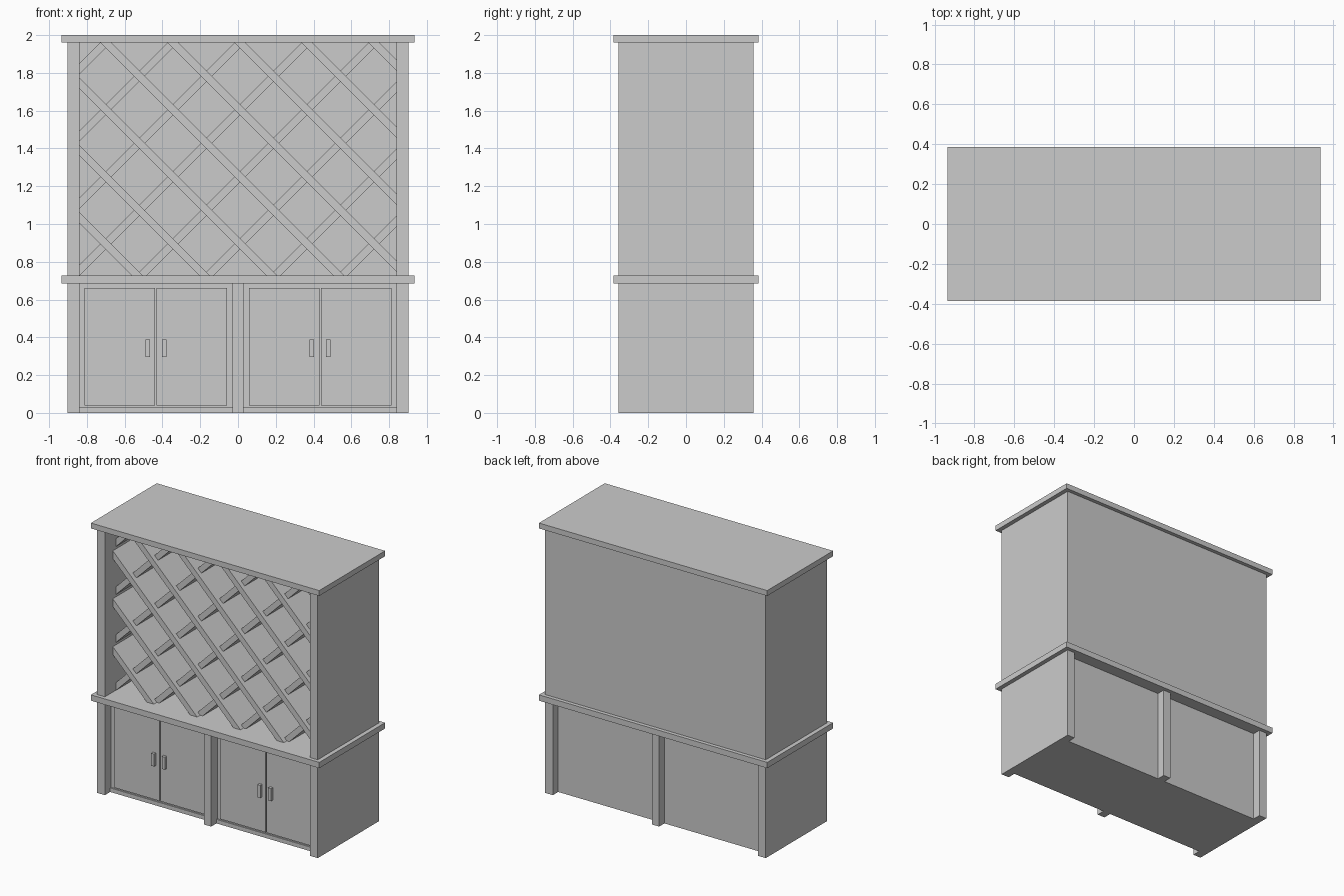
import bpy, bmesh, math
from mathutils import Matrix, Vector

if "Cube" in bpy.data.objects:
    bpy.data.objects.remove(bpy.data.objects["Cube"])


def finish(name, bm):
    bmesh.ops.recalc_face_normals(bm, faces=bm.faces)
    me = bpy.data.meshes.new(name)
    bm.to_mesh(me)
    bm.free()
    ob = bpy.data.objects.new(name, me)
    bpy.context.collection.objects.link(ob)
    return ob


def box(name, x, y, z):
    bm = bmesh.new()
    bmesh.ops.create_cube(bm, size=1)
    for v in bm.verts:
        v.co = Vector(((x[0], x[1])[v.co.x > 0],
                       (y[0], y[1])[v.co.y > 0],
                       (z[0], z[1])[v.co.z > 0]))
    return finish(name, bm)


X_IN, X_OUT, Y_BODY = 0.84, 0.903, 0.357
Z_COUNTER, Z_SHELF, Z_TOP = 0.685, 0.728, 1.96

# Overhanging slabs
for name, z in (("counter_slab", (Z_COUNTER, Z_SHELF)), ("top_slab", (Z_TOP, 2.0))):
    box(name, (-0.935, 0.935), (-0.385, 0.385), z)

# Side panels, lower and upper
for s, side in ((-1, "left"), (1, "right")):
    xs = sorted((s * X_IN, s * X_OUT))
    box(f"lower_side_{side}", xs, (-Y_BODY, Y_BODY), (0, Z_COUNTER))
    box(f"upper_side_{side}", xs, (-Y_BODY, Y_BODY), (Z_SHELF, Z_TOP))

# Central divider and upper back
box("center_divider", (-0.03, 0.03), (-Y_BODY, Y_BODY), (0, Z_COUNTER))
box("upper_back", (-X_IN, X_IN), (0.33, Y_BODY), (Z_SHELF, Z_TOP))

# Lower cupboards with paired doors and handles
for s, side in ((-1, "left"), (1, "right")):
    xs = sorted((s * 0.03, s * X_IN))
    box(f"cupboard_{side}", xs, (-0.285, 0.295), (0.03, Z_COUNTER))
    box(f"cupboard_base_{side}", xs, (-0.295, 0.295), (0, 0.03))
    mid = s * 0.435
    for d in (-1, 1):
        tag = f"{side}_{'a' if d < 0 else 'b'}"
        dx = sorted((mid + d * 0.004, mid + d * 0.377))
        box(f"door_{tag}", dx, (-0.293, -0.28), (0.04, 0.66))
        hx = sorted((mid + d * 0.032, mid + d * 0.056))
        box(f"handle_{tag}", hx, (-0.315, -0.29), (0.295, 0.388))


# Deep diagonal rack boards, trimmed to the opening
def rack_board(name, slope, c, y_front, width=0.041):
    bm = bmesh.new()
    bmesh.ops.create_cube(bm, size=1)
    depth = 0.33 - y_front
    mat = (Matrix.Translation((0, y_front + depth / 2, c))
           @ Matrix.Rotation(-slope * math.pi / 4, 4, 'Y')
           @ Matrix.Diagonal((8, depth, width, 1)))
    bmesh.ops.transform(bm, matrix=mat, verts=bm.verts)
    for co, no in (((X_IN, 0, 0), (1, 0, 0)), ((-X_IN, 0, 0), (-1, 0, 0)),
                   ((0, 0, Z_TOP), (0, 0, 1)), ((0, 0, Z_SHELF), (0, 0, -1))):
        bmesh.ops.bisect_plane(bm, geom=bm.verts[:] + bm.edges[:] + bm.faces[:],
                               plane_co=co, plane_no=no, clear_outer=True)
        open_edges = [e for e in bm.edges if e.is_boundary]
        if open_edges:
            bmesh.ops.holes_fill(bm, edges=open_edges, sides=0)
    if bm.faces:
        finish(name, bm)
    else:
        bm.free()


for i in range(8):
    rack_board(f"rack_board_falling_{i}", -1, 0.195 + 0.355 * i, -0.265)
    rack_board(f"rack_board_rising_{i}", 1, 0.175 + 0.355 * i, -0.23)
